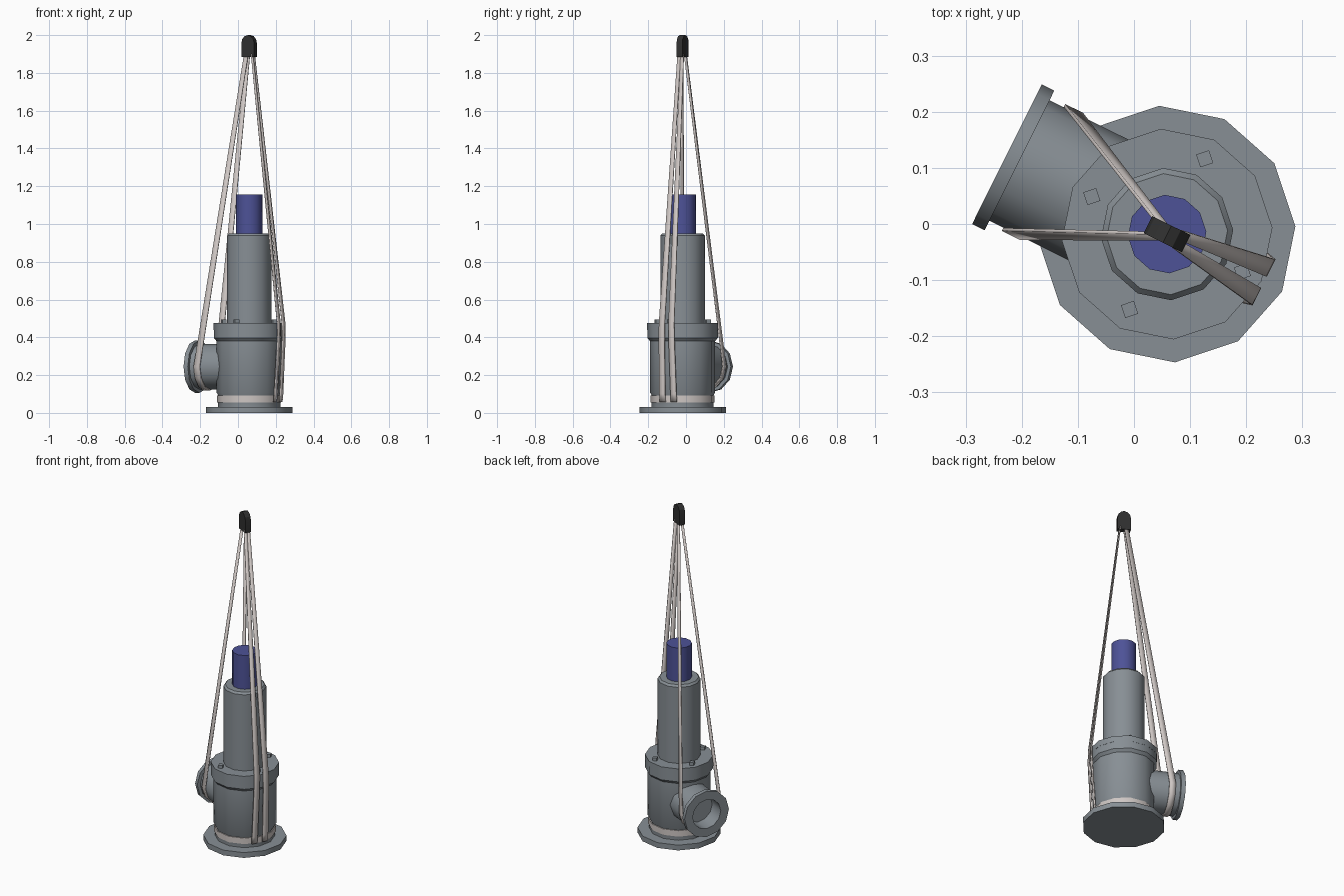
import bpy, bmesh, math
from mathutils import Matrix, Vector

if "Cube" in bpy.data.objects:
    bpy.data.objects.remove(bpy.data.objects["Cube"])

# Shared placement: valve axis, outlet turned along local -x
PLACE = Matrix.Translation((0.059, -0.018, 0)) @ Matrix.Rotation(math.radians(-26.5), 4, 'Z')


def material(name, rgb):
    m = bpy.data.materials.new(name)
    m.diffuse_color = (*rgb, 1)
    m.use_nodes = True
    m.node_tree.nodes["Principled BSDF"].inputs["Base Color"].default_value = m.diffuse_color
    return m


GREY = material("steel_grey", (0.245, 0.275, 0.30))
BLUE = material("cap_blue", (0.075, 0.085, 0.31))
BLACK = material("hook_black", (0.03, 0.03, 0.03))
STRAP = material("strap_beige", (0.62, 0.57, 0.55))


def finish(bm, name, mat, local=Matrix(), angle=35):
    bmesh.ops.remove_doubles(bm, verts=bm.verts, dist=1e-5)
    bmesh.ops.recalc_face_normals(bm, faces=bm.faces)
    bm.transform(PLACE @ local)
    me = bpy.data.meshes.new(name)
    bm.to_mesh(me)
    bm.free()
    me.materials.append(mat)
    me.shade_smooth()
    me.set_sharp_from_angle(angle=math.radians(angle))
    ob = bpy.data.objects.new(name, me)
    bpy.context.collection.objects.link(ob)
    return ob


def lathe(name, profile, mat, local=Matrix(), sides=12):
    """Spin (radius, height) points about z."""
    bm = bmesh.new()
    rings = []
    for r, h in profile:
        rings.append([bm.verts.new((r * math.cos(math.tau * i / sides),
                                    r * math.sin(math.tau * i / sides), h)) for i in range(sides)])
    for a, b in zip(rings, rings[1:]):
        for i in range(sides):
            j = (i + 1) % sides
            bm.faces.new((a[i], a[j], b[j], b[i]))
    return finish(bm, name, mat, local)


def ribbon(name, path, thick=0.006):
    """Flat strap through (point, half-width vector) pairs."""
    bm = bmesh.new()
    rows = [(bm.verts.new(Vector(p) - Vector(w)), bm.verts.new(Vector(p) + Vector(w))) for p, w in path]
    for a, b in zip(rows, rows[1:]):
        bm.faces.new((a[0], a[1], b[1], b[0]))
    ob = finish(bm, name, STRAP)
    mod = ob.modifiers.new("thickness", 'SOLIDIFY')
    mod.thickness = thick
    mod.offset = 0
    return ob


# Base flange, body and bonnet
lathe("base_flange", [(0, 0), (0.229, 0), (0.229, 0.032), (0, 0.032)], GREY)
lathe("valve_body", [(0, 0.03), (0.165, 0.03), (0.165, 0.095), (0.173, 0.108), (0.173, 0.38),
                     (0.187, 0.397), (0.187, 0.44), (0, 0.44)], GREY)
lathe("bonnet_flange", [(0, 0.44), (0.188, 0.44), (0.188, 0.476), (0, 0.476)], GREY)
lathe("bonnet", [(0, 0.47), (0.118, 0.47), (0.118, 0.938), (0.108, 0.95), (0, 0.95)], GREY)
lathe("cap", [(0, 0.945), (0.07, 0.945), (0.07, 1.155), (0, 1.155)], BLUE)

# Side outlet with flange and bore
OUT_Z = 0.245
lathe("outlet", [(0, 0.1), (0.12, 0.1), (0.12, 0.294), (0.139, 0.294), (0.139, 0.319),
                 (0.088, 0.319), (0.088, 0.22), (0, 0.22)], GREY,
      Matrix.Translation((0, 0, OUT_Z)) @ Matrix.Rotation(math.radians(-90), 4, 'Y'))

# Four square bolts
for k in range(4):
    a = k * math.pi / 2
    lathe(f"bolt_{k + 1}", [(0, 0.47), (0.017, 0.47), (0.017, 0.494), (0, 0.494)], GREY,
          Matrix.Translation((0.15 * math.cos(a), 0.15 * math.sin(a), 0)), 4)

# Strap ring round the foot of the body
lathe("foot_strap", [(0.164, 0.056), (0.17, 0.056), (0.17, 0.092), (0.164, 0.092), (0.164, 0.056)], STRAP)

# Sling under the outlet neck, both legs up to the hook
R = 0.1235
arc = [((-0.248, R * math.cos(t), OUT_Z - R * math.sin(t)), (0.018, 0, 0))
       for t in (math.pi * i / 6 for i in range(7))]
ribbon("outlet_sling", [((-0.012, 0.01, 1.9), (0.012, 0, 0.001))] + arc
       + [((-0.012, -0.01, 1.9), (0.012, 0, 0.001))])

# Pair of straps over the flange edge down to the foot strap
for s, side in ((1, "left"), (-1, "right")):
    ribbon(f"body_strap_{side}", [
        ((0.022, 0.009 * s, 1.9), (0, 0.009, 0)),
        ((0.189, 0.028 * s, 0.477), (0, 0.017, 0)),
        ((0.190, 0.029 * s, 0.397), (0, 0.017, 0)),
        ((0.174, 0.033 * s, 0.10), (0, 0.017, 0)),
        ((0.170, 0.033 * s, 0.058), (0, 0.017, 0))])

# Lifting hook: arched block
bm = bmesh.new()
outline = [(-0.038, 1.885)]
outline += [(-0.038 * math.cos(math.pi * i / 6), 1.955 + 0.045 * math.sin(math.pi * i / 6)) for i in range(7)]
outline.append((0.038, 1.885))
face = bm.faces.new([bm.verts.new((x, -0.017, z)) for x, z in outline])
ext = bmesh.ops.extrude_face_region(bm, geom=[face])
bmesh.ops.translate(bm, vec=(0, 0.034, 0), verts=[v for v in ext["geom"] if isinstance(v, bmesh.types.BMVert)])
finish(bm, "lifting_hook", BLACK, angle=25)
